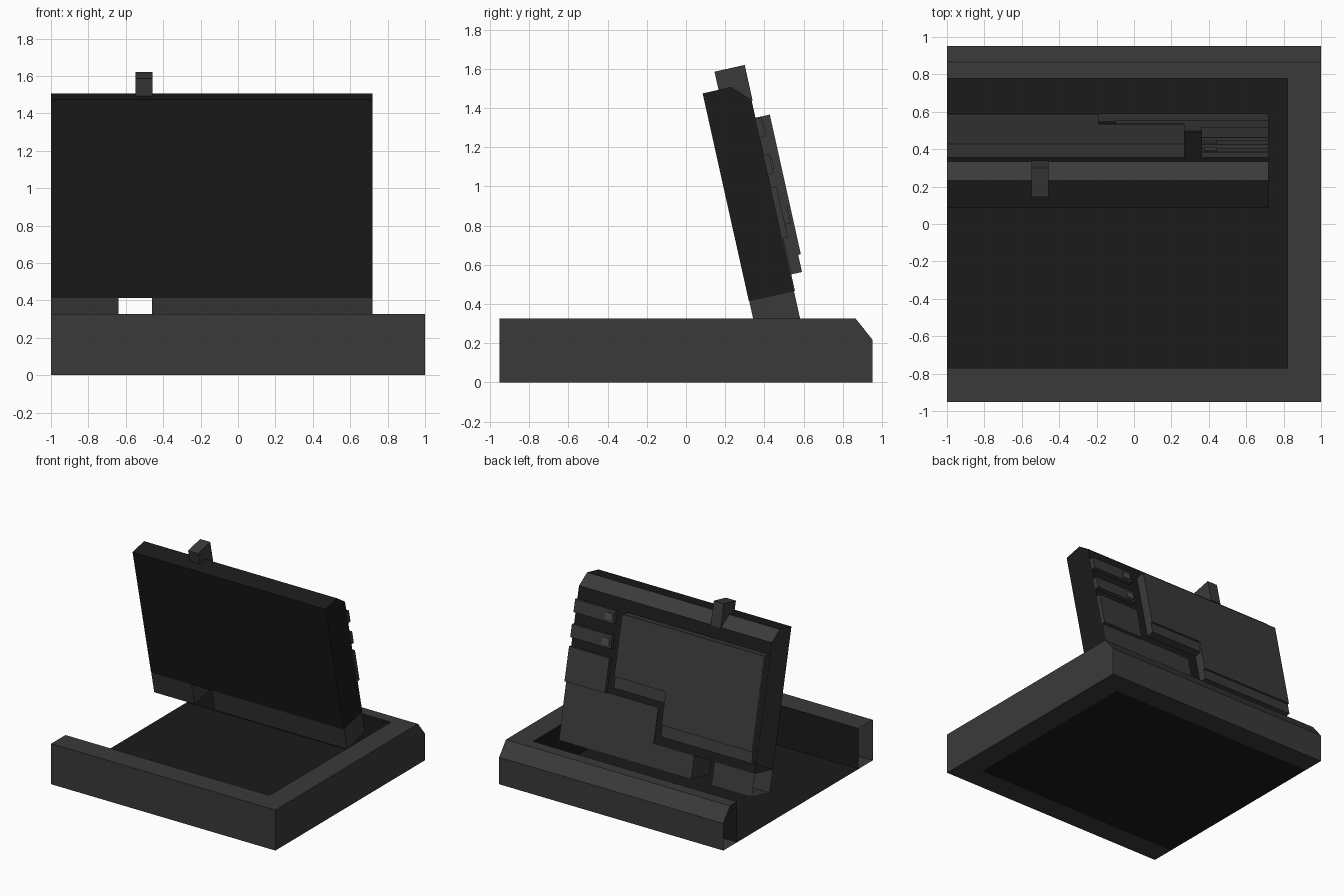
import bpy, bmesh
from mathutils import Vector

if "Cube" in bpy.data.objects:
    bpy.data.objects.remove(bpy.data.objects["Cube"])


def material(name, v):
    m = bpy.data.materials.new(name)
    m.diffuse_color = (v, v, v, 1)
    m.use_nodes = True
    m.node_tree.nodes["Principled BSDF"].inputs["Base Color"].default_value = m.diffuse_color
    return m


GREY = material("grey_plastic", 0.042)
DARK = material("dark_plastic", 0.011)
LIGHT = material("light_plastic", 0.075)
CUT = -1.0  # open plane where the half model ends


def tilted(n, s):
    """Leaning panel coordinates: n = depth from front, s = distance below top."""
    return 0.085 + 0.976 * n + 0.217 * s, 1.475 + 0.217 * n - 0.976 * s


def along_x(p, d):
    return (d, *tilted(*p))


def on_panel(p, d):
    return (p[0], *tilted(d, p[1]))


def upright(p, d):
    return (p[0], p[1], d)


def rect(x0, x1, y0, y1):
    return [(x0, y0), (x1, y0), (x1, y1), (x0, y1)]


def prism(name, outline, d0, d1, place, mat, edit=None):
    """Extrude an outline from d0 to d1; leave it open at the cut plane."""
    bm = bmesh.new()
    a = [bm.verts.new(place(p, d0)) for p in outline]
    b = [bm.verts.new(place(p, d1)) for p in outline]
    bm.faces.new(a)
    bm.faces.new(b)
    for i in range(len(a)):
        j = (i + 1) % len(a)
        bm.faces.new((a[i], a[j], b[j], b[i]))
    bmesh.ops.recalc_face_normals(bm, faces=bm.faces)
    if edit:
        edit(bm)
    ends = [f for f in bm.faces if all(abs(v.co.x - CUT) < 1e-4 for v in f.verts)]
    bmesh.ops.delete(bm, geom=ends, context='FACES_ONLY')
    me = bpy.data.meshes.new(name)
    bm.to_mesh(me)
    bm.free()
    for m in (mat, DARK, GREY):
        me.materials.append(m)
    ob = bpy.data.objects.new(name, me)
    bpy.context.collection.objects.link(ob)
    return ob


# Base frame: U-shaped rim with a chamfered back edge and dark inner walls
def finish_base(bm):
    res = bmesh.ops.bisect_plane(
        bm, geom=bm.verts[:] + bm.edges[:] + bm.faces[:],
        plane_co=(0, 0.865, 0.327), plane_no=(0, 0.107, 0.085), clear_outer=True)
    cut = [e for e in res['geom_cut'] if isinstance(e, bmesh.types.BMEdge)]
    bmesh.ops.edgenet_fill(bm, edges=[e for e in bm.edges if e.is_boundary] or cut)
    bmesh.ops.recalc_face_normals(bm, faces=bm.faces)
    for f in bm.faces:
        if all(v.co.x < 0.9 and abs(v.co.y) < 0.8 for v in f.verts):
            f.material_index = 1


prism("base_frame",
      [(-1, -0.952), (1, -0.952), (1, 0.952), (-1, 0.952),
       (-1, 0.777), (0.82, 0.777), (0.82, -0.77), (-1, -0.77)],
      0, 0.327, upright, GREY, finish_base)

# Base floor
bm = bmesh.new()
bm.faces.new([bm.verts.new((x, y, 0)) for x, y in rect(-1, 0.82, -0.77, 0.777)])
floor_mesh = bpy.data.meshes.new("base_floor")
bm.to_mesh(floor_mesh)
bm.free()
floor_mesh.materials.append(DARK)
bpy.context.collection.objects.link(bpy.data.objects.new("base_floor", floor_mesh))


# Leaning panel with a grey chamfer along the top back edge
def grey_chamfer(bm):
    axis = Vector((0, *(Vector(tilted(0.71, -0.71)) - Vector(tilted(0, 0)))))
    for f in bm.faces:
        if f.normal.dot(axis) > 0.95:
            f.material_index = 2


prism("main_panel", [(0, 0), (0.15, 0), (0.236, 0.088), (0.236, 1.087), (0, 1.087)],
      CUT, 0.72, along_x, DARK, grey_chamfer)

# Lower hinge sections either side of the notch
for name, x0, x1 in (("hinge_left", CUT, -0.64), ("hinge_right", -0.46, 0.72)):
    prism(name, rect(0.002, 0.236, 1.087, 1.266), x0, x1, along_x, GREY)

# Rear cover: lower layer, then the raised stepped cover on it
for name, lift, drop in (("cover_backing", 0.297, 0.09), ("cover_plate", 0.311, 0)):
    prism(name, [(-1, 0.18), (0.27, 0.18), (0.27, 0.655 + drop), (-0.19, 0.655 + drop),
                 (-0.19, 0.91 + drop), (-1, 0.91 + drop)],
          0.23, lift, on_panel, GREY)

# Rear lower plate and corner block
prism("rear_lower_plate", rect(-0.1, 0.72, 0.81, 1.087), 0.23, 0.241, on_panel, GREY)
prism("corner_block", rect(0.36, 0.72, 0.545, 0.812), 0.23, 0.265, on_panel, GREY)

# Two bars with small tabs
for i, s in enumerate((0.185, 0.375)):
    prism(f"bar_{i + 1}", rect(0.36, 0.72, s, s + 0.1), 0.23, 0.265, on_panel, GREY)
    prism(f"bar_tab_{i + 1}", rect(0.375, 0.44, s + 0.025, s + 0.08),
          0.26, 0.272, on_panel, LIGHT)

# Latch on the top edge
prism("top_latch", rect(0.083, 0.241, -0.095, 0.09), -0.547, -0.458, along_x, GREY)
